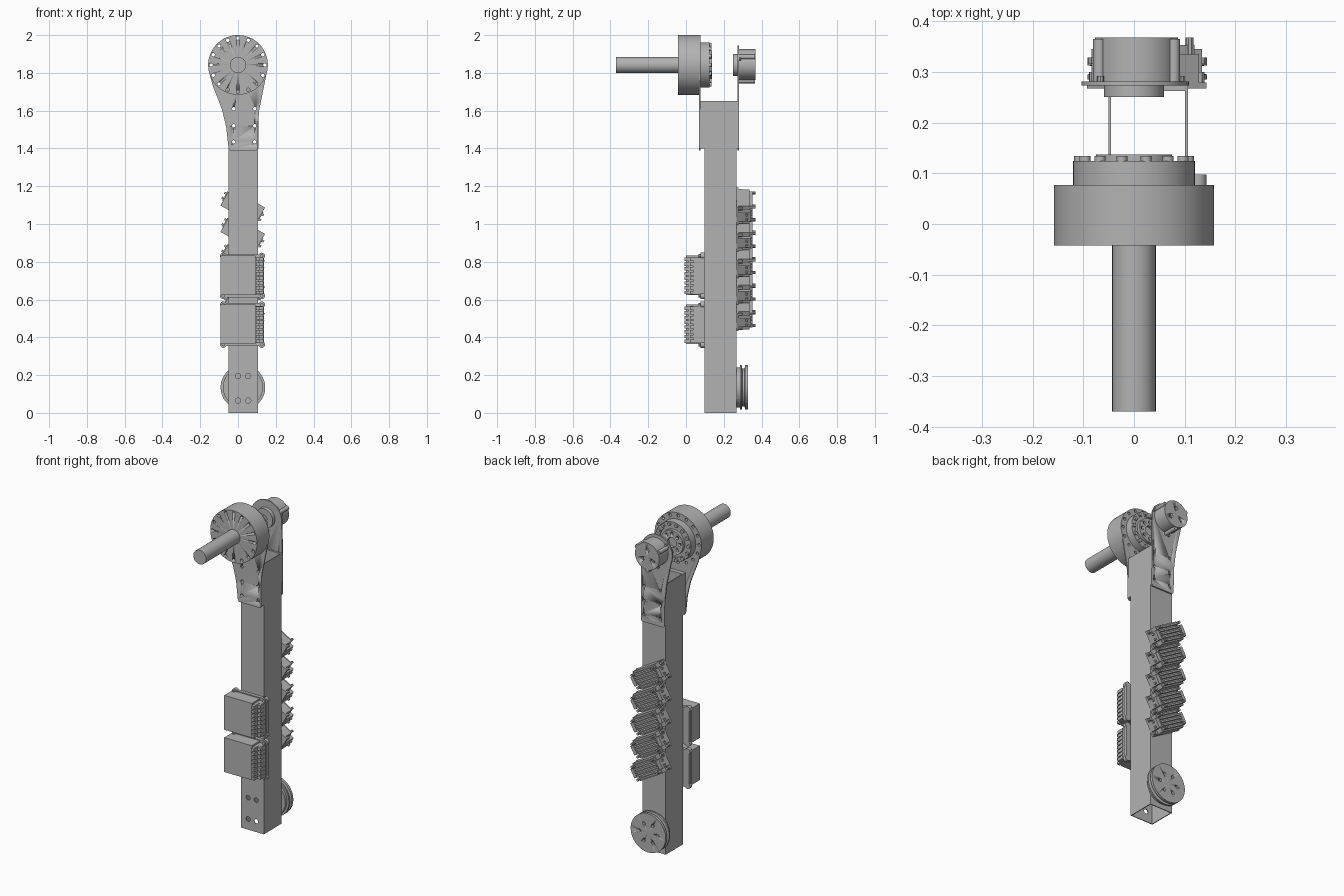
import bpy, bmesh
from math import sin, cos, pi, radians
from mathutils import Matrix, Vector

if "Cube" in bpy.data.objects:
    bpy.data.objects.remove(bpy.data.objects["Cube"])

grey = bpy.data.materials.new("plain grey")
grey.use_nodes = True
COLOUR = (0.45, 0.45, 0.45, 1)
grey.diffuse_color = COLOUR
grey.node_tree.nodes["Principled BSDF"].inputs["Base Color"].default_value = COLOUR

AXIS_Z = 1.842      # height of the joint axis
BX0, BX1 = -0.05, 0.106   # beam sides


def finish(name, bm, smooth=True):
    bmesh.ops.recalc_face_normals(bm, faces=bm.faces)
    mesh = bpy.data.meshes.new(name)
    bm.to_mesh(mesh)
    bm.free()
    mesh.materials.append(grey)
    ob = bpy.data.objects.new(name, mesh)
    bpy.context.collection.objects.link(ob)
    bpy.ops.object.select_all(action="DESELECT")
    ob.select_set(True)
    bpy.context.view_layer.objects.active = ob
    if smooth:
        bpy.ops.object.shade_smooth_by_angle(angle=radians(35))
    return ob


def box(bm, x0, x1, y0, y1, z0, z1):
    size = Matrix.Diagonal((x1 - x0, y1 - y0, z1 - z0, 1))
    mid = Vector((x0 + x1, y0 + y1, z0 + z1)) / 2
    bmesh.ops.create_cube(bm, size=1, matrix=Matrix.Translation(mid) @ size)


def rod(bm, x, z, r, y0, y1, sides=16):
    place = Matrix.Translation((x, (y0 + y1) / 2, z)) @ Matrix.Rotation(pi / 2, 4, "X")
    bmesh.ops.create_cone(bm, cap_ends=True, segments=sides, radius1=r, radius2=r,
                          depth=y1 - y0, matrix=place)


def lathe(name, x, z, profile, sides=64):
    """Turn (radius, y) points about an axis along y."""
    bm = bmesh.new()
    verts = [bm.verts.new((x + r, y, z)) for r, y in profile]
    edges = [bm.edges.new(p) for p in zip(verts, verts[1:])]
    bmesh.ops.spin(bm, geom=verts + edges, cent=(x, 0, z), axis=(0, 1, 0),
                   angle=2 * pi, steps=sides)
    bmesh.ops.remove_doubles(bm, verts=bm.verts, dist=0.0001)
    return finish(name, bm)


def ring(x, z, r, count, start=0.0):
    return [(x + r * cos(start + 2 * pi * i / count), z + r * sin(start + 2 * pi * i / count))
            for i in range(count)]


def drill(ob, spots, r, y0, y1):
    bm = bmesh.new()
    for x, z in spots:
        rod(bm, x, z, r, y0, y1)
    cutter = finish("drill_helper", bm)
    cutter.hide_render = True
    mod = ob.modifiers.new("holes", "BOOLEAN")
    mod.object, mod.solver = cutter, "EXACT"
    bpy.context.view_layer.objects.active = ob
    # Move the holes ahead of the smoothing before applying
    bpy.ops.object.modifier_move_to_index(modifier="holes", index=0)
    bpy.ops.object.modifier_apply(modifier="holes")
    bpy.data.objects.remove(cutter)


def plate(name, r, a0, a1, right, left, y0, y1):
    """Flat bracket: an arc about the joint, then side points down to the beam."""
    arc = [(r * cos(a0 + (a1 - a0) * i / 48), AXIS_Z + r * sin(a0 + (a1 - a0) * i / 48))
           for i in range(49)]
    bm = bmesh.new()
    face = bm.faces.new([bm.verts.new((x, y0, z)) for x, z in arc + left + right])
    out = bmesh.ops.extrude_face_region(bm, geom=[face])
    bmesh.ops.translate(bm, vec=(0, y1 - y0, 0),
                        verts=[v for v in out["geom"] if isinstance(v, bmesh.types.BMVert)])
    return finish(name, bm)


# Hollow square beam, open at both ends
bm = bmesh.new()
WALL = 0.005
for x in (BX0, BX1 - WALL):
    box(bm, x, x + WALL, 0.098, 0.267, 0, 1.65)
beam_sides = finish("beam_side_walls", bm, False)
bolts = [(x, z) for x in (-0.023, 0.088) for z in (1.435, 1.52, 1.61)]
low_bolts = [(x, z) for x in (0, 0.054) for z in (0.065, 0.195)]
for name, y in (("beam_front_wall", 0.098), ("beam_back_wall", 0.267 - WALL)):
    bm = bmesh.new()
    box(bm, BX0 + WALL, BX1 - WALL, y, y + WALL, 0, 1.65)
    wall = finish(name, bm, False)
    drill(wall, bolts, 0.009, 0, 0.4)
    if name == "beam_front_wall":
        drill(wall, low_bolts, 0.014, 0, 0.4)

# Spacers and brackets at the beam top
for name, y0, y1 in (("front_spacer", 0.077, 0.098), ("back_spacer", 0.267, 0.273)):
    bm = bmesh.new()
    box(bm, BX0, BX1, y0, y1, 1.4, 1.65)
    drill(finish(name, bm, False), bolts, 0.009, 0, 0.4)

rim_holes = ring(0, AXIS_Z, 0.142, 16)
front = plate("front_bracket", 0.158, radians(-18), radians(192),
              [(0.098, 1.39), (BX1, 1.40), (BX1, 1.53), (0.112, 1.60), (0.124, 1.66), (0.138, 1.73)],
              [(-0.133, 1.73), (-0.105, 1.66), (-0.083, 1.6), (-0.062, 1.51), (BX0, 1.40), (-0.042, 1.39)],
              0.07, 0.077)
drill(front, bolts, 0.009, 0, 0.2)
drill(front, rim_holes, 0.009, 0, 0.2)
back = plate("back_bracket", 0.104, radians(-5), radians(195),
             [(0.1, 1.39), (0.108, 1.40), (0.107, 1.65)],
             [(-0.085, 1.75), (-0.066, 1.66), (-0.054, 1.56), (BX0, 1.40), (-0.042, 1.39)],
             0.273, 0.281)
drill(back, bolts, 0.009, 0.2, 0.4)

# Joint actuator: drum, gear stage and output shaft
drum = lathe("actuator_drum", 0, AXIS_Z, [(0, -0.042), (0.158, -0.042), (0.158, 0.07), (0, 0.07)], 96)
drill(drum, rim_holes, 0.009, -0.1, 0.2)
lathe("output_shaft", 0, AXIS_Z, [(0, -0.37), (0.043, -0.37), (0.043, -0.04), (0, -0.04)])
hub = lathe("gear_stage", 0, AXIS_Z,
            [(0, 0.06), (0.12, 0.06), (0.12, 0.124), (0.092, 0.124), (0.092, 0.118), (0.075, 0.118),
             (0.075, 0.137), (0.03, 0.137), (0.03, 0.12), (0, 0.12)])
drill(hub, ring(0, AXIS_Z, 0.052, 8), 0.009, 0.122, 0.2)
bm = bmesh.new()
for x, z in ring(0, AXIS_Z, 0.107, 14):
    rod(bm, x, z, 0.011, 0.12, 0.134, 12)
finish("gear_stage_bolts", bm)

# Encoder motor on the back bracket
lathe("motor_nose", 0, AXIS_Z, [(0.02, 0.273), (0.02, 0.25), (0.059, 0.25), (0.059, 0.275)])
motor = lathe("motor_can", 0.005, AXIS_Z + 0.003, [(0, 0.28), (0.082, 0.28), (0.082, 0.368), (0, 0.368)])
drill(motor, ring(0.005, AXIS_Z, 0.04, 3, pi / 2), 0.012, 0.355, 0.4)
bm = bmesh.new()
for x, z in ring(0.005, AXIS_Z, 0.085, 3, radians(30)):
    rod(bm, x, z, 0.012, 0.28, 0.365, 12)
for x, z in ring(0.005, AXIS_Z, 0.093, 3, radians(20)):
    rod(bm, x, z, 0.007, 0.28, 0.292, 8)
finish("motor_lugs", bm)

# Grooved wheel at the foot
wheel = lathe("foot_wheel", 0.026, 0.135,
              [(0, 0.267), (0.106, 0.267), (0.106, 0.285), (0.118, 0.285), (0.118, 0.295), (0.1, 0.298),
               (0.1, 0.31), (0.118, 0.313), (0.118, 0.328), (0, 0.328)], 96)
drill(wheel, ring(0.026, 0.135, 0.06, 6), 0.009, 0.315, 0.4)

# Two control boxes on the beam front
for label, z0 in (("lower", 0.347), ("upper", 0.605)):
    z1 = z0 + 0.24
    mid = z0 + 0.12
    bm = bmesh.new()
    box(bm, -0.088, 0.138, 0.078, 0.098, z0 + 0.006, z1 - 0.006)
    box(bm, -0.093, 0.093, 0.0, 0.08, z0 + 0.018, z1 - 0.012)
    for x in (-0.078, 0.126):
        for z in (z0 + 0.014, z1 - 0.014):
            rod(bm, x, z, 0.017, 0.076, 0.098)
            rod(bm, x, z, 0.009, 0.066, 0.08, 8)
    finish(label + "_control_box", bm)
    # Stepped terminal strip with a row of sockets
    bm = bmesh.new()
    box(bm, 0.093, 0.112, 0.012, 0.078, z0 + 0.022, z1 - 0.022)
    box(bm, 0.112, 0.132, 0.04, 0.078, z0 + 0.022, z1 - 0.022)
    for i in range(8):
        z = mid + (i - 3.5) * 0.025
        box(bm, 0.095, 0.115, -0.008, 0.03, z - 0.009, z + 0.009)
        box(bm, 0.114, 0.136, 0.022, 0.062, z - 0.009, z + 0.009)
    finish(label + "_terminal_strip", bm, False)

# Five tilted drive modules on the beam back
for i in range(5):
    bm = bmesh.new()
    box(bm, -0.105, 0.105, 0.267, 0.279, -0.054, 0.054)
    box(bm, -0.088, 0.088, 0.279, 0.335, -0.054, 0.054)
    for z in (-0.046, -0.026, -0.006, 0.014, 0.034):
        box(bm, -0.084, 0.084, 0.335, 0.353, z, z + 0.01)
    for side in (-1, 1):
        # End connectors, pegs and mounting screws
        box(bm, side * 0.098 - 0.012, side * 0.098 + 0.012, 0.279, 0.345, -0.028, 0.028)
        for z in (-0.042, 0.042):
            rod(bm, side * 0.097, z, 0.009, 0.275, 0.3, 8)
        for z in (-0.015, 0.015):
            box(bm, side * 0.112 - 0.008, side * 0.112 + 0.008, 0.316, 0.328, z - 0.006, z + 0.006)
            rod(bm, side * 0.075, z * 2.6, 0.008, 0.335, 0.368, 8)
    place = Matrix.Translation((0.025, 0, 0.533 + 0.14 * i)) @ Matrix.Rotation(radians(30), 4, "Y")
    bmesh.ops.transform(bm, matrix=place, verts=bm.verts)
    finish(f"drive_module_{i + 1}", bm)
